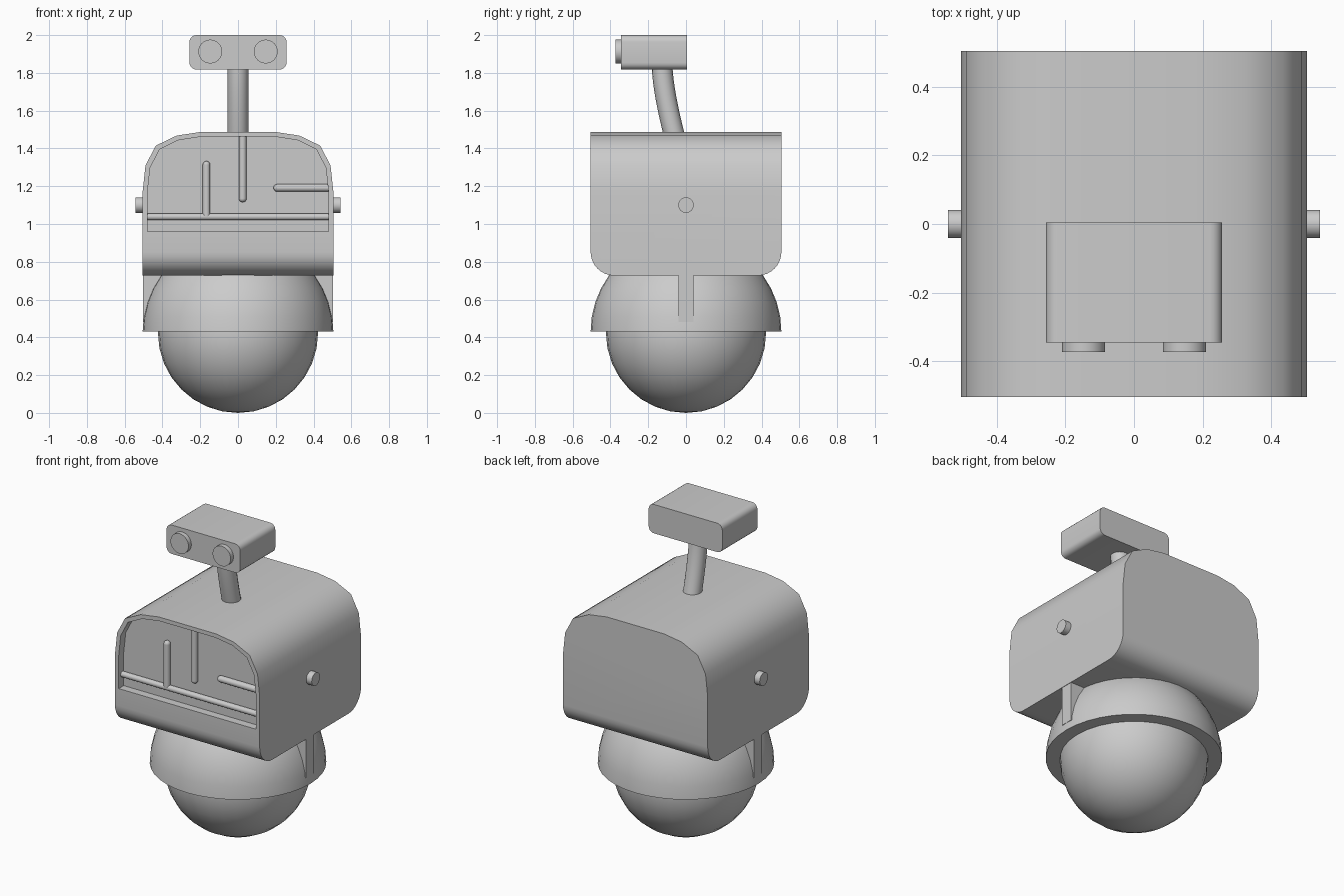
import bpy, bmesh
from math import sin, cos, pi, radians
from mathutils import Vector, Matrix

if "Cube" in bpy.data.objects:
    bpy.data.objects.remove(bpy.data.objects["Cube"])


def finish(name, bm, angle=40):
    bmesh.ops.recalc_face_normals(bm, faces=bm.faces)
    me = bpy.data.meshes.new(name)
    bm.to_mesh(me)
    bm.free()
    ob = bpy.data.objects.new(name, me)
    bpy.context.collection.objects.link(ob)
    shade(ob, angle)
    return ob


def shade(ob, angle=40):
    bpy.ops.object.select_all(action='DESELECT')
    ob.select_set(True)
    bpy.context.view_layer.objects.active = ob
    bpy.ops.object.shade_smooth_by_angle(angle=radians(angle))


def prism(profile, y0, y1):
    """Extrude an x-z profile along y."""
    bm = bmesh.new()
    f = bm.faces.new([bm.verts.new((x, y0, z)) for x, z in profile])
    r = bmesh.ops.extrude_face_region(bm, geom=[f])
    verts = [v for v in r['geom'] if isinstance(v, bmesh.types.BMVert)]
    bmesh.ops.translate(bm, verts=verts, vec=(0, y1 - y0, 0))
    return bm


def mirrored(half):
    return half + [(-x, z) for x, z in reversed(half)]


def rod(name, a, b, r, segs=24, round_ends=()):
    a, b = Vector(a), Vector(b)
    d = b - a
    bm = bmesh.new()
    rot = Vector((0, 0, 1)).rotation_difference(d).to_matrix().to_4x4()
    bmesh.ops.create_cone(bm, cap_ends=True, segments=segs, radius1=r, radius2=r,
                          depth=d.length, matrix=Matrix.Translation((a + b) / 2) @ rot)
    for p in round_ends:
        bmesh.ops.create_uvsphere(bm, u_segments=segs, v_segments=12, radius=r,
                                  matrix=Matrix.Translation(p) @ rot)
    return finish(name, bm)


# body: arched profile, rounded along the lower front and back edges
bm = prism(mirrored([(.505, .727), (.505, 1.17), (.49, 1.31), (.435, 1.415),
                     (.325, 1.468), (.2, 1.487)]), -.505, .505)
low = [e for e in bm.edges if all(v.co.z < .74 for v in e.verts)
       and abs(e.verts[0].co.y - e.verts[1].co.y) < .01]
bmesh.ops.bevel(bm, geom=low, offset=.125, segments=8, profile=.5, affect='EDGES')
body = finish("body", bm)

# shallow front recess
cutter = finish("recess_cutter", prism(mirrored(
    [(.479, .96), (.479, 1.17), (.465, 1.298), (.415, 1.395), (.315, 1.444), (.195, 1.462)]),
    -.6, -.455))
cutter.hide_render = True
mod = body.modifiers.new("recess", 'BOOLEAN')
mod.operation, mod.solver, mod.object = 'DIFFERENCE', 'EXACT', cutter
bpy.context.view_layer.objects.active = body
bpy.ops.object.modifier_apply(modifier=mod.name)
bpy.data.objects.remove(cutter)
shade(body)

# raised lines on the front panel
Y = -.468
rod("panel_bar", (-.48, Y, 1.038), (.48, Y, 1.038), .018, 16)
for name, tip, root in (("panel_line_left", (-.167, Y, 1.313), (-.167, Y, 1.04)),
                        ("panel_line_middle", (.025, Y, 1.135), (.025, Y, 1.465)),
                        ("panel_line_right", (.208, Y, 1.191), (.48, Y, 1.191))):
    rod(name, tip, root, .02, 16, [tip])

# side pegs, fork brackets
for s, side in ((1, "right"), (-1, "left")):
    rod("peg_" + side, (s * .48, 0, 1.1), (s * .543, 0, 1.1), .041)
    bm = bmesh.new()
    bmesh.ops.create_cube(bm, size=1, matrix=Matrix.Translation((s * .445, 0, .615))
                          @ Matrix.Diagonal((.115, .08, .27, 1)))
    finish("bracket_" + side, bm)

# ball wheel
bm = bmesh.new()
bmesh.ops.create_uvsphere(bm, u_segments=32, v_segments=16, radius=.424,
                          matrix=Matrix.Translation((0, 0, .424)))
finish("ball_wheel", bm)

# hemispherical housing with a flat rim
bm = bmesh.new()
pts = [(.415, .43)] + [(.505 * cos(i * pi / 20), .43 + .505 * sin(i * pi / 20)) for i in range(11)]
vs = [bm.verts.new((x, 0, z)) for x, z in pts]
es = [bm.edges.new(p) for p in zip(vs, vs[1:])]
bmesh.ops.spin(bm, geom=vs + es, cent=(0, 0, 0), axis=(0, 0, 1), angle=2 * pi, steps=40)
bmesh.ops.remove_doubles(bm, verts=bm.verts, dist=1e-4)
finish("ball_housing", bm)

# curved neck
cu = bpy.data.curves.new("neck", 'CURVE')
cu.dimensions, cu.bevel_depth, cu.bevel_resolution = '3D', .055, 6
cu.use_fill_caps = True
sp = cu.splines.new('BEZIER')
sp.bezier_points.add(1)
for p, co, l, r in zip(sp.bezier_points,
                       ((0, -.06, 1.46), (0, -.127, 1.84)),
                       ((0, -.03, 1.34), (0, -.122, 1.72)),
                       ((0, -.09, 1.58), (0, -.13, 1.96))):
    p.co, p.handle_left, p.handle_right = co, l, r
neck = bpy.data.objects.new("neck", cu)
bpy.context.collection.objects.link(neck)
bpy.ops.object.select_all(action='DESELECT')
neck.select_set(True)
bpy.context.view_layer.objects.active = neck
bpy.ops.object.convert(target='MESH')
shade(neck)

# head box, rounded in front view
bm = prism([(-.257, 1.818), (.257, 1.818), (.257, 2), (-.257, 2)], -.345, .005)
along_y = [e for e in bm.edges if abs(e.verts[0].co.y - e.verts[1].co.y) > .1]
bmesh.ops.bevel(bm, geom=along_y, offset=.036, segments=5, profile=.5, affect='EDGES')
finish("head", bm)

# eyes
for s, side in ((1, "right"), (-1, "left")):
    rod("eye_" + side, (s * .147, -.33, 1.913), (s * .147, -.373, 1.913), .063, 32)
